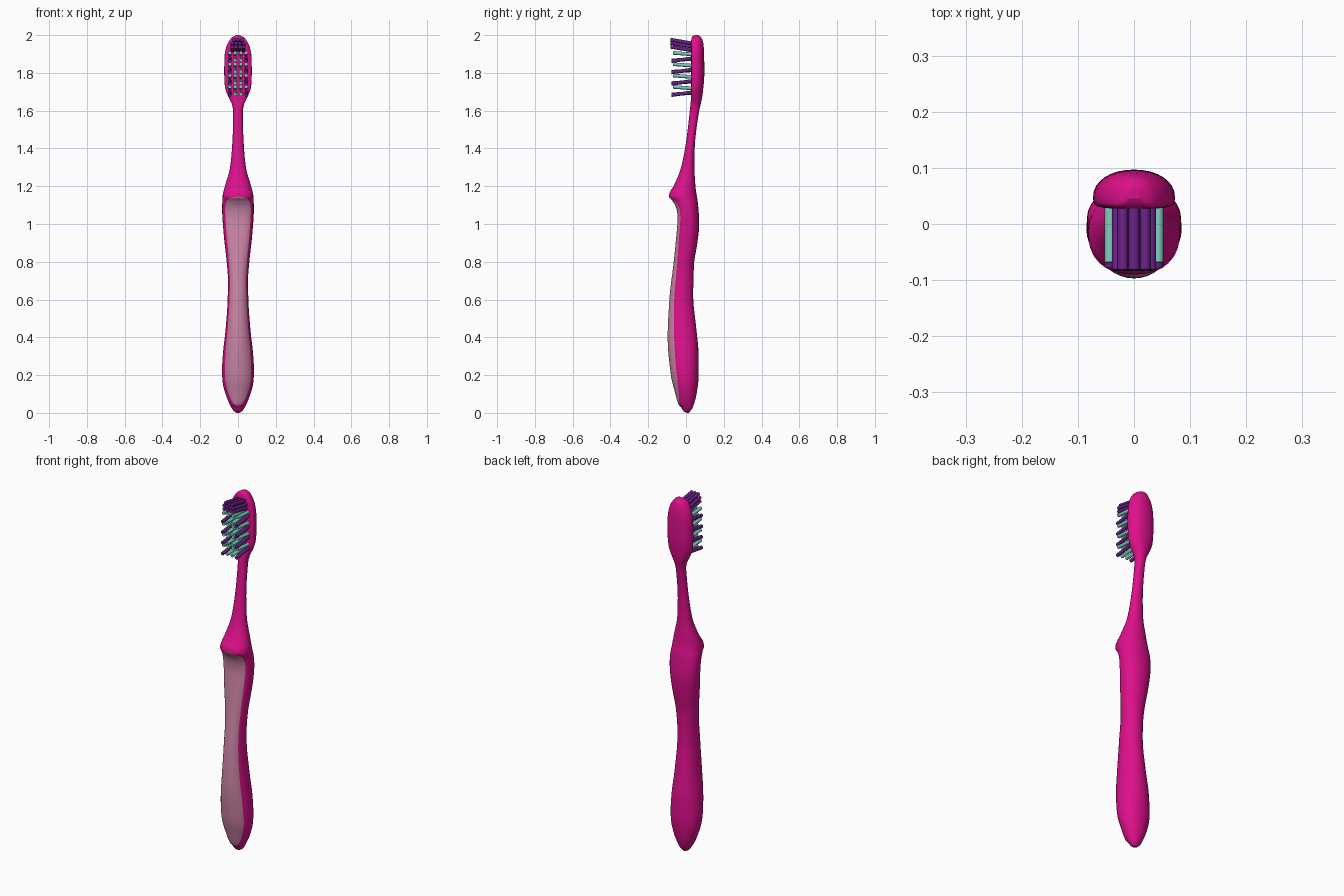
import bpy, bmesh, math
from mathutils import Vector

if "Cube" in bpy.data.objects:
    bpy.data.objects.remove(bpy.data.objects["Cube"])


def material(name, rgb):
    m = bpy.data.materials.new(name)
    m.diffuse_color = (*rgb, 1)
    m.use_nodes = True
    m.node_tree.nodes["Principled BSDF"].inputs["Base Color"].default_value = m.diffuse_color
    return m


MAGENTA = material("magenta plastic", (0.73, 0.005, 0.26))
PINK = material("dusty pink rubber", (0.62, 0.24, 0.39))
TEAL = material("teal bristle", (0.20, 0.60, 0.50))
PURPLE = material("purple bristle", (0.14, 0.014, 0.23))


def curve(*pts):
    """Monotone cubic through (z, value) points."""
    n = len(pts)
    d = [(pts[i + 1][1] - pts[i][1]) / (pts[i + 1][0] - pts[i][0]) for i in range(n - 1)]
    m = [d[0]] + [2 * a * b / (a + b) if a * b > 0 else 0 for a, b in zip(d, d[1:])] + [d[-1]]

    def f(z):
        z = min(max(z, pts[0][0]), pts[-1][0])
        i = max(k for k in range(n - 1) if pts[k][0] <= z)
        h = pts[i + 1][0] - pts[i][0]
        t = (z - pts[i][0]) / h
        return ((2*t**3 - 3*t*t + 1) * pts[i][1] + (t**3 - 2*t*t + t) * h * m[i]
                + (3*t*t - 2*t**3) * pts[i + 1][1] + (t**3 - t*t) * h * m[i + 1])
    return f


# body profiles along z: half width, front, back, flatness of front, grip half width
width = curve((0, .006), (.008, .02), (.03, .036), (.1, .066), (.16, .081), (.22, .085), (.3, .081),
              (.45, .065), (.6, .055), (.7, .053), (.8, .06), (.95, .076), (1.08, .084), (1.15, .081),
              (1.2, .069), (1.3, .042), (1.4, .032), (1.5, .027), (1.6, .026), (1.635, .032),
              (1.68, .054), (1.73, .07), (1.8, .073), (1.88, .072), (1.93, .064), (1.965, .05),
              (1.988, .032), (2, .01))
front = curve((0, .003), (.008, -.012), (.03, -.026), (.045, -.04), (.1, -.056), (.2, -.08),
              (.4, -.097), (.6, -.088), (.8, -.065), (.95, -.05), (1.03, -.044), (1.08, -.05),
              (1.12, -.07), (1.145, -.09), (1.165, -.087), (1.2, -.066), (1.3, -.026), (1.4, -.005),
              (1.5, .009), (1.6, .02), (1.68, .027), (1.97, .027), (1.99, .031), (2, .045))
back = curve((0, .015), (.008, .022), (.03, .036), (.1, .056), (.2, .067), (.3, .067), (.45, .054),
             (.62, .038), (.78, .042), (.9, .06), (1.0, .07), (1.1, .064), (1.2, .05), (1.32, .044),
             (1.42, .047), (1.5, .055), (1.6, .07), (1.68, .087), (1.8, .097), (1.9, .096),
             (1.96, .091), (1.988, .081), (2, .065))
power = curve((0, 2), (.75, 2.1), (1.0, 2.8), (1.1, 2.6), (1.2, 2), (1.6, 2.2), (1.68, 4), (2, 4))
mid = curve((0, .5), (1.6, .5), (1.7, .3), (2, .3))
grip = curve((0, .003), (.034, .003), (.045, .02), (.07, .037), (.12, .056), (.2, .07), (.3, .067),
             (.45, .054), (.6, .045), (.7, .043), (.8, .048), (.95, .061), (1.08, .068), (1.115, .064),
             (1.132, .052), (1.14, .035), (1.145, .003), (2, .003))

NF, NB = 12, 32   # segments over the grip strip and over the rest of the ring


def ring(z):
    w, yf, yb, p = width(z), front(z), back(z), power(z)
    yc = yf + (yb - yf) * mid(z)
    c0 = min(grip(z) / w, .92) ** (p / 2)
    a0 = math.asin(c0)
    angles = [-a0 + 2 * a0 * i / NF for i in range(NF)]
    angles += [a0 + (2 * math.pi - 2 * a0) * i / NB for i in range(NB)]
    pts = []
    for a in angles:
        s, c = math.sin(a), math.cos(a)      # a = 0 points to the front
        e = 2 / p if c > 0 else 2 / 2.1
        x = math.copysign(abs(s) ** e, s) * w
        d = (yc - yf) if c > 0 else (yb - yc)
        pts.append((x, yc - math.copysign(abs(c) ** e, c) * d, z))
    return pts


# handle, neck and head as one loft, with the grip strip coloured
levels = {0, .003, .008, .015, .022, 2, 1.998, 1.994, 1.988, 1.98}
levels |= {round(.03 + i * .005, 4) for i in range(12)}
levels |= {round(.1 + i * .02, 4) for i in range(94)}
levels |= {round(1.1 + i * .005, 4) for i in range(15)}
levels = sorted(levels)
bm = bmesh.new()
rings = [[bm.verts.new(p) for p in ring(z)] for z in levels]
N = NF + NB
for k in range(len(rings) - 1):
    lo, hi = rings[k], rings[k + 1]
    in_grip = .034 < (levels[k] + levels[k + 1]) / 2 < 1.145
    for i in range(N):
        j = (i + 1) % N
        f = bm.faces.new((lo[i], lo[j], hi[j], hi[i]))
        f.material_index = 1 if in_grip and i < NF else 0
        f.smooth = True
bm.faces.new(rings[0][::-1])
bm.faces.new(rings[-1])
bmesh.ops.recalc_face_normals(bm, faces=bm.faces)
me = bpy.data.meshes.new("handle_and_head")
bm.to_mesh(me)
bm.free()
me.materials.append(MAGENTA)
me.materials.append(PINK)
bpy.context.collection.objects.link(bpy.data.objects.new("handle_and_head", me))


def tufts(name, mat, rods, r):
    """Round bristle tufts from (x, base z, tip y, tip z)."""
    b = bmesh.new()
    for x, z0, y1, z1 in rods:
        p, q = Vector((x, .035, z0)), Vector((x, y1, z1))
        mtx = (q - p).to_track_quat('Z', 'Y').to_matrix().to_4x4()
        mtx.translation = (p + q) / 2
        bmesh.ops.create_cone(b, cap_ends=True, segments=12, radius1=r, radius2=r,
                              depth=(q - p).length, matrix=mtx)
    for f in b.faces:
        f.smooth = len(f.verts) == 4
    m = bpy.data.meshes.new(name)
    b.to_mesh(m)
    b.free()
    m.materials.append(mat)
    bpy.context.collection.objects.link(bpy.data.objects.new(name, m))


# criss-cross rows: teal tufts lean up, purple tufts lean down
teal, purple = [], []
for row in range(8):
    z = 1.90 - row * .03
    for x in (-.043, -.015, .015, .043):
        outer = abs(x) > .03
        if outer and row % 2:
            purple.append((x, z + .008, -.077, z - .008))
        elif outer or row % 2 == 0:
            teal.append((x, z - .002, -.068, z + .006))
        else:
            teal.append((x, z + .004, -.075, z - .004))
# dense tip cluster leaning towards the top
for z, n in ((1.918, 4), (1.938, 4), (1.956, 3)):
    for i in range(n):
        purple.append(((i - (n - 1) / 2) * .02, z, -.082, z + .02))
tufts("teal_bristles", TEAL, teal, .0095)
tufts("purple_bristles", PURPLE, purple, .0095)
